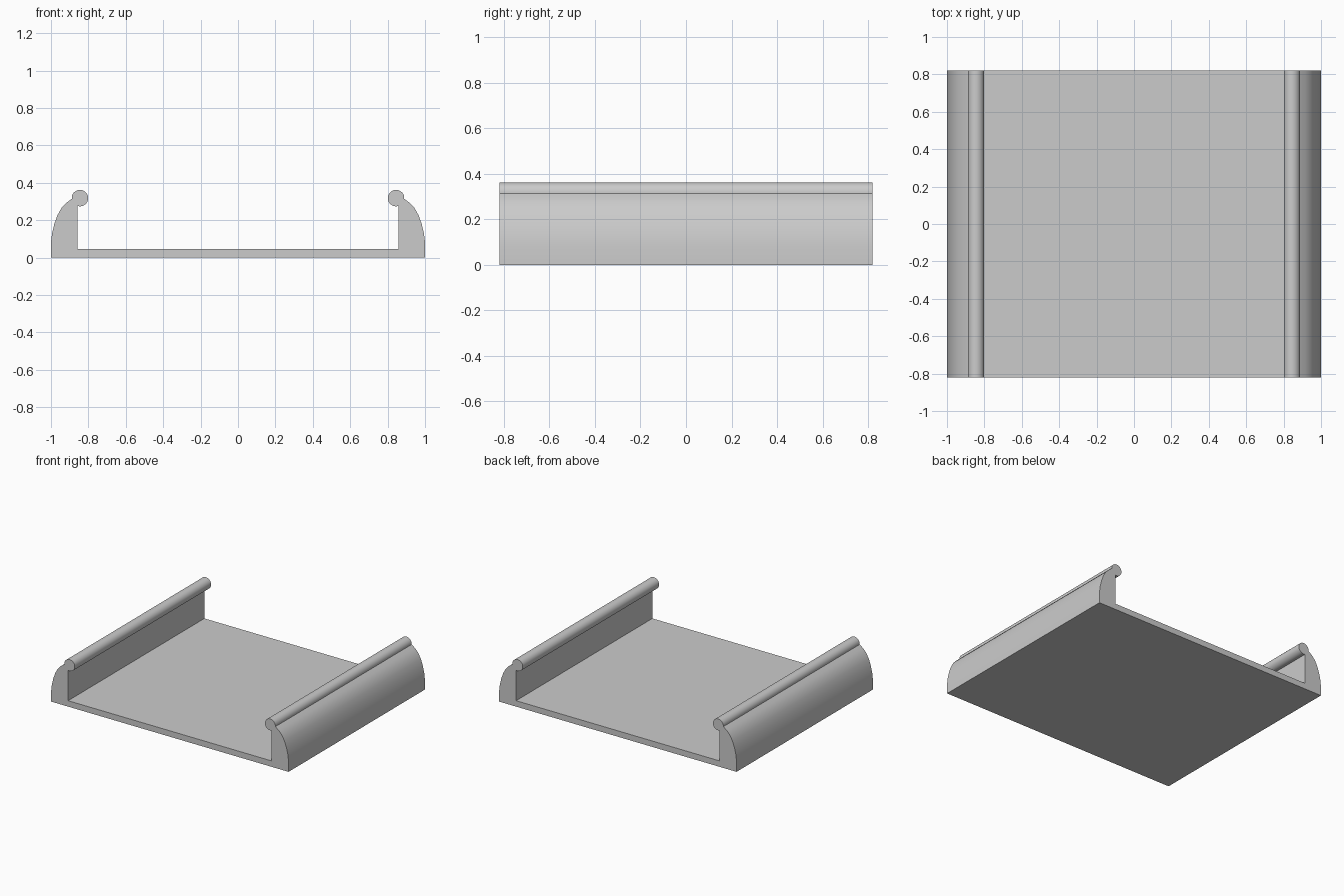
import bpy, bmesh, math

cube = bpy.data.objects.get("Cube")
if cube:
    bpy.data.objects.remove(cube)

HALF_DEPTH = 0.82
WALL_X, FLOOR_Z = 0.857, 0.045
BEAD_X, BEAD_Z, BEAD_R = 0.845, 0.318, 0.044

grey = bpy.data.materials.new("plain grey")
grey.use_nodes = True
grey.diffuse_color = (0.6, 0.6, 0.6, 1)
grey.node_tree.nodes["Principled BSDF"].inputs["Base Color"].default_value = (0.6, 0.6, 0.6, 1)

# Right half of the section: curved outer wall, round bead, straight inner wall
half = [(1, 0), (1, 0.08), (0.994, 0.13), (0.982, 0.18), (0.966, 0.225),
        (0.944, 0.265), (0.917, 0.293)]
start, end, steps = math.radians(-5), math.radians(286), 24
for i in range(steps + 1):
    a = start + (end - start) * i / steps
    half.append((BEAD_X + BEAD_R * math.cos(a), BEAD_Z + BEAD_R * math.sin(a)))
half.append((WALL_X, FLOOR_Z))

# Mirror into a closed section and extrude it from front to back
section = half + [(-x, z) for x, z in reversed(half)]
bm = bmesh.new()
face = bm.faces.new([bm.verts.new((x, -HALF_DEPTH, z)) for x, z in section])
result = bmesh.ops.extrude_face_region(bm, geom=[face], use_keep_orig=True)
moved = [v for v in result["geom"] if isinstance(v, bmesh.types.BMVert)]
bmesh.ops.translate(bm, verts=moved, vec=(0, 2 * HALF_DEPTH, 0))
bmesh.ops.recalc_face_normals(bm, faces=bm.faces)

mesh = bpy.data.meshes.new("channel_tray")
bm.to_mesh(mesh)
bm.free()
mesh.materials.append(grey)
tray = bpy.data.objects.new("channel_tray", mesh)
bpy.context.collection.objects.link(tray)

# Smooth the curved walls, keep the corners crisp
bpy.ops.object.select_all(action="DESELECT")
tray.select_set(True)
bpy.context.view_layer.objects.active = tray
bpy.ops.object.shade_smooth_by_angle(angle=math.radians(30))
